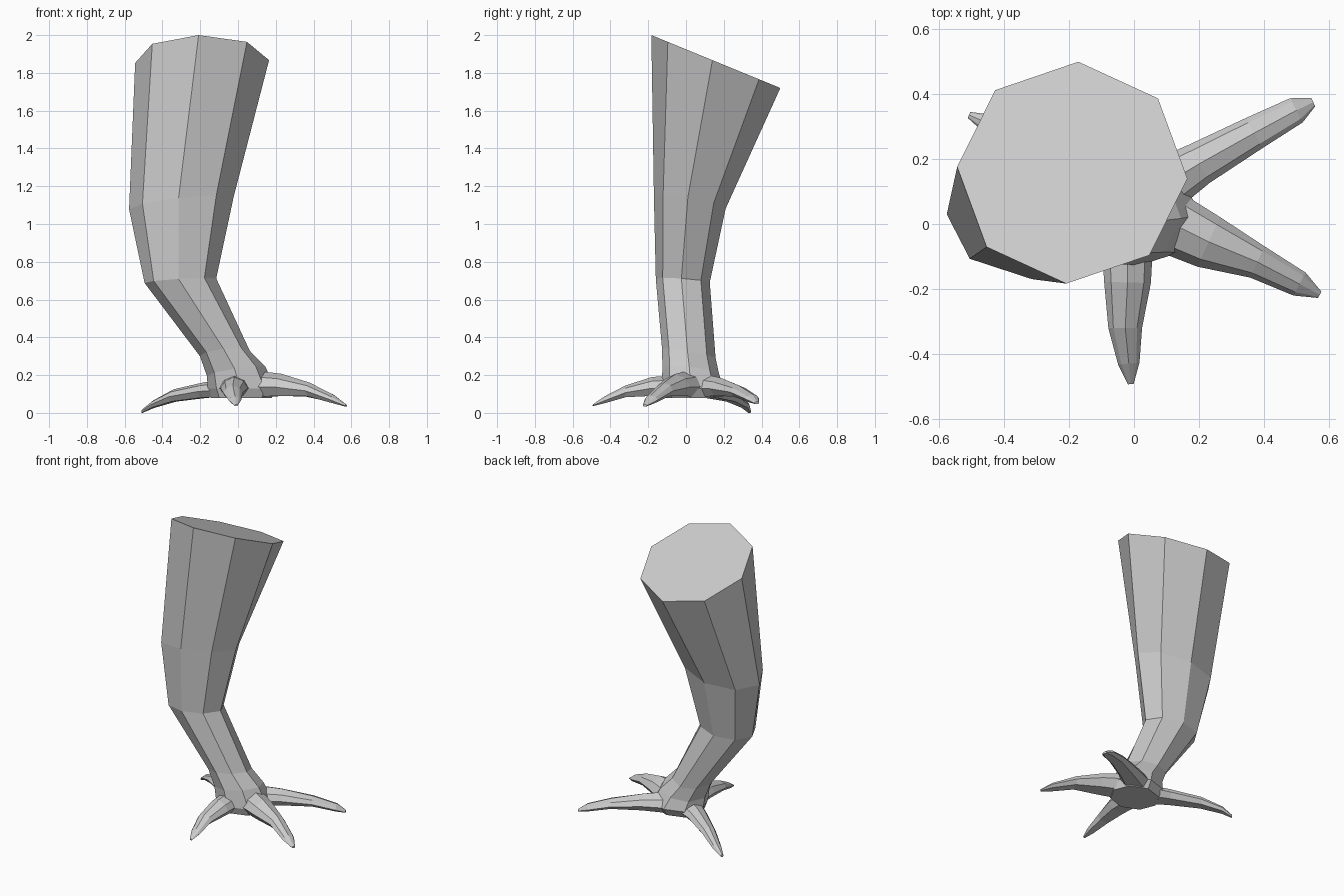
import bpy
import bmesh
import math
from mathutils import Vector

if "Cube" in bpy.data.objects:
    bpy.data.objects.remove(bpy.data.objects["Cube"])

grey = bpy.data.materials.new("plain grey")
grey.diffuse_color = (0.6, 0.6, 0.6, 1)
grey.use_nodes = True
grey.node_tree.nodes["Principled BSDF"].inputs["Base Color"].default_value = grey.diffuse_color


def loft(name, rings):
    """Skin a closed tube through rings with equal point counts."""
    bm = bmesh.new()
    loops = [[bm.verts.new(p) for p in ring] for ring in rings]
    n = len(loops[0])
    for a, b in zip(loops, loops[1:]):
        for i in range(n):
            j = (i + 1) % n
            bm.faces.new((a[i], a[j], b[j], b[i]))
    bm.faces.new(loops[0])
    bm.faces.new(loops[-1])
    bmesh.ops.recalc_face_normals(bm, faces=bm.faces)
    me = bpy.data.meshes.new(name)
    bm.to_mesh(me)
    bm.free()
    me.materials.append(grey)
    ob = bpy.data.objects.new(name, me)
    bpy.context.collection.objects.link(ob)
    return ob


def tilted_ring(cx, cy, cz, rx, ry, slope_x, slope_y):
    """Eight-sided ellipse lying in a sloping plane."""
    ring = []
    for i in range(8):
        a = math.radians(45 * i - 3)
        dx, dy = rx * math.cos(a), ry * math.sin(a)
        ring.append((cx + dx, cy + dy, cz + slope_x * dx + slope_y * dy))
    return ring


def toe(name, *stations):
    """Ridged toe; stations are x, y, top z, bottom z, half width."""
    half = [(.7, .78), (1, .4), (.6, 0)]
    profile = [(0, 1)] + half + [(-s, t) for s, t in reversed(half)]
    rings = []
    for i, (x, y, top, low, w) in enumerate(stations):
        a = stations[max(i - 1, 0)]
        b = stations[min(i + 1, len(stations) - 1)]
        d = Vector((b[0] - a[0], b[1] - a[1])).normalized()
        rings.append([(x - d.y * w * s, y + d.x * w * s, low + (top - low) * t)
                      for s, t in profile])
    return loft(name, rings)


# Shank: from the slanted cut, past the bend and ankle, to the sole
leg = loft("bird_leg", [
    tilted_ring(-.19, .158, 1.86, .355, .342, 0, -.41),
    tilted_ring(-.30, .02, 1.11, .277, .19, .11, -.16),
    tilted_ring(-.305, -.017, .70, .19, .143, .06, -.07),
    tilted_ring(-.07, .015, .315, .132, .142, .1, -.18),
    tilted_ring(-.01, .025, .22, .155, .15, .15, -.1),
    tilted_ring(.02, .035, .13, .18, .165, 0, 0),
    tilted_ring(.02, .03, .08, .16, .14, 0, 0),
])

# Four toes, each starting inside the foot
toes = [
    toe("front_toe", (-.02, -.04, .20, .087, .08), (-.02, -.18, .19, .09, .072),
        (-.027, -.32, .145, .083, .052), (-.016, -.43, .088, .052, .033),
        (-.01, -.493, .045, .036, .009)),
    toe("right_toe", (.08, .02, .225, .083, .10), (.23, -.055, .207, .09, .084),
        (.38, -.117, .16, .088, .053), (.51, -.185, .093, .052, .04),
        (.572, -.218, .045, .033, .011)),
    toe("back_toe", (.06, .10, .205, .083, .09), (.2, .185, .185, .09, .067),
        (.37, .28, .145, .087, .053), (.5, .35, .10, .058, .042),
        (.552, .375, .06, .046, .014)),
    toe("left_toe", (-.03, .04, .18, .085, .09), (-.18, .13, .162, .08, .065),
        (-.34, .237, .125, .06, .045), (-.45, .31, .065, .027, .03),
        (-.508, .336, .018, 0, .01)),
]

# Weld the toes and shank into one skin
bpy.context.view_layer.objects.active = leg
for t in toes:
    mod = leg.modifiers.new("weld", "BOOLEAN")
    mod.operation = "UNION"
    mod.solver = "EXACT"
    mod.object = t
    bpy.ops.object.modifier_apply(modifier=mod.name)
    bpy.data.objects.remove(t)
